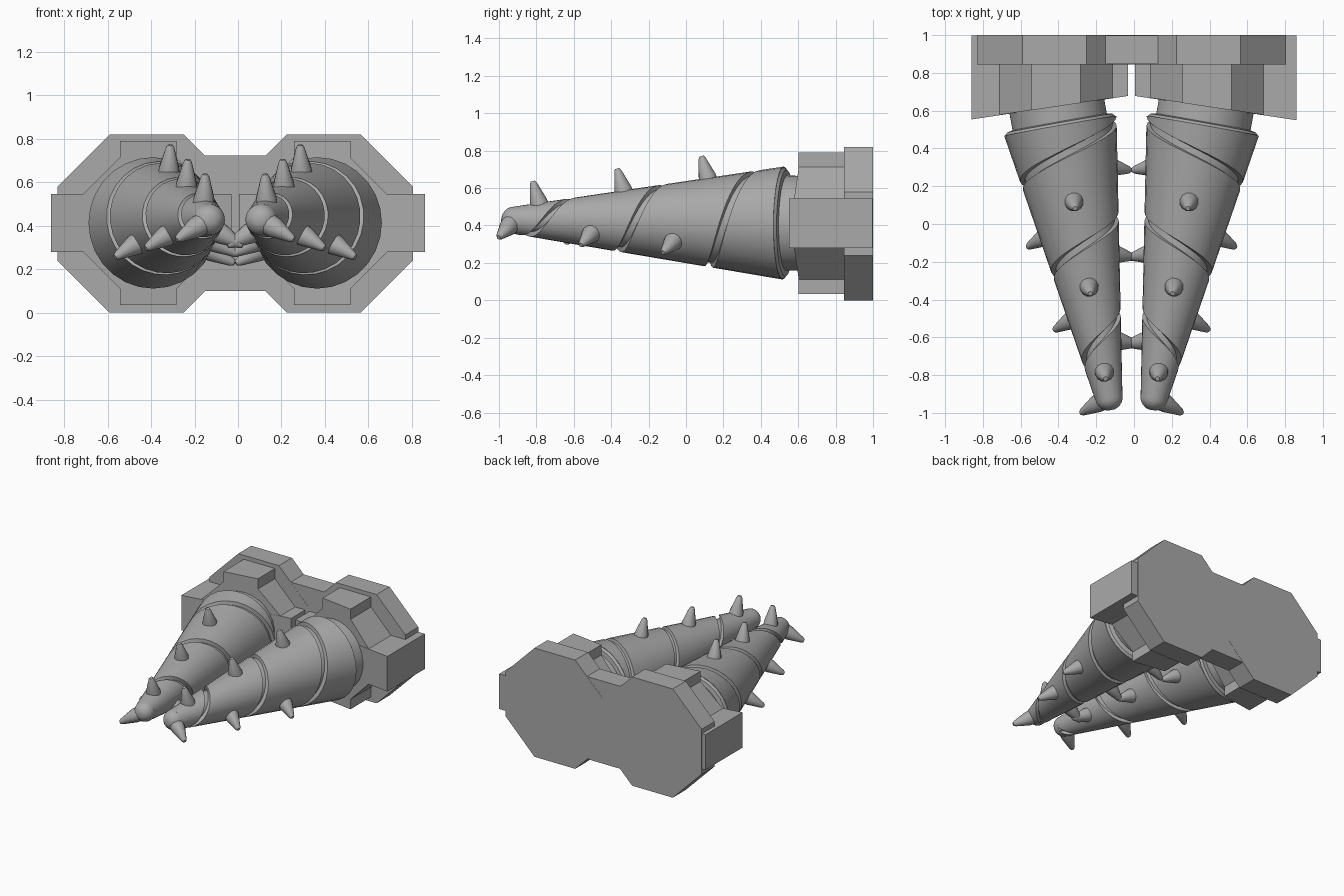
import bpy, bmesh
from math import pi, sin, cos, radians
from mathutils import Vector

if "Cube" in bpy.data.objects:
    bpy.data.objects.remove(bpy.data.objects["Cube"])

MID = -0.013                       # mirror plane
grey = bpy.data.materials.new("plain_grey")
grey.use_nodes = True
COLOUR = (0.4, 0.4, 0.4, 1)
grey.diffuse_color = COLOUR
grey.node_tree.nodes["Principled BSDF"].inputs["Base Color"].default_value = COLOUR


def finish(name, bm, side=1, smooth=False):
    """Place a part on one side of the mirror plane and make its object."""
    bmesh.ops.remove_doubles(bm, verts=bm.verts, dist=0.0004)
    for v in bm.verts:
        v.co.x = MID + side * v.co.x
    bmesh.ops.recalc_face_normals(bm, faces=bm.faces)
    me = bpy.data.meshes.new(name)
    bm.to_mesh(me)
    bm.free()
    me.materials.append(grey)
    if smooth:
        me.shade_smooth()
        me.set_sharp_from_angle(angle=radians(35))
    ob = bpy.data.objects.new(name, me)
    bpy.context.collection.objects.link(ob)


def lathe(bm, origin, axis, profile, n):
    """Turn (radius, height) pairs around an axis, closing both ends."""
    p = axis.orthogonal().normalized()
    q = axis.cross(p)
    rings = [[bm.verts.new(origin + axis * h + (p * cos(2 * pi * i / n) + q * sin(2 * pi * i / n)) * r)
              for i in range(n)] for r, h in profile]
    for a, b in zip(rings, rings[1:]):
        for i in range(n):
            j = (i + 1) % n
            bm.faces.new((a[i], a[j], b[j], b[i]))
    bm.faces.new(rings[0])
    bm.faces.new(rings[-1])


def prism(bm, outline, front, back):
    """Extrude an (x, z) outline along y; front is a function of x."""
    a = [bm.verts.new((x, front(x), z)) for x, z in outline]
    b = [bm.verts.new((x, back, z)) for x, z in outline]
    for i in range(len(a)):
        j = (i + 1) % len(a)
        bm.faces.new((a[i], a[j], b[j], b[i]))
    bm.faces.new(a)
    bm.faces.new(b)


def rect(x0, x1, z0, z1):
    return [(x0, z0), (x1, z0), (x1, z1), (x0, z1)]


def octagon(cx, cz, r):
    k = r / cos(pi / 8)
    return [(cx + k * cos(pi / 8 + i * pi / 4), cz + k * sin(pi / 8 + i * pi / 4)) for i in range(8)]


# Drill frame: axis runs forward and inward, u outward, w up
BASE, TIP = Vector((0.377, 0.52, 0.413)), Vector((0.12, -0.92, 0.428))
LENGTH = (TIP - BASE).length
A = (TIP - BASE).normalized()
U = (Vector((1, 0, 0)) - A * A.x).normalized()
W = A.cross(U)
R0, R1, PITCH, SIDES = 0.302, 0.073, 0.5, 28


def radius(s):
    return R0 + (R1 - R0) * s / LENGTH


def around(angle):
    return U * cos(angle) + W * sin(angle)


def drill(bm):
    # Spiral strip: groove wall, floor, wall, then the plain cone
    groove = [(0, 0), (0.004, 0.026), (0.04, 0.022), (0.046, 0), (0.27, 0), (PITCH, 0)]
    columns = []
    for j in range(-SIDES, SIDES * 3 + 1):
        col = []
        for off, depth in groove:
            s = 0.005 + PITCH * j / SIDES + off
            if s <= 0 or s >= LENGTH:
                depth = 0
            s = min(max(s, 0), LENGTH)
            co = BASE + A * s + around(pi - 2 * pi * j / SIDES) * (radius(s) - depth)
            col.append(bm.verts.new(co))
        columns.append(col)
    for a, b in zip(columns, columns[1:]):
        for i in range(len(a) - 1):
            bm.faces.new((a[i], b[i], b[i + 1], a[i + 1]))
    bmesh.ops.remove_doubles(bm, verts=bm.verts, dist=0.0004)
    bmesh.ops.dissolve_degenerate(bm, edges=bm.edges, dist=0.0002)
    bmesh.ops.holes_fill(bm, edges=[e for e in bm.edges if e.is_boundary], sides=0)


def collar_front(x):
    return 0.68 - 0.15 * (x - 0.017)


for label, side in (("left", 1), ("right", -1)):
    bm = bmesh.new()
    drill(bm)
    finish(label + "_drill", bm, side, True)

    # Rounded drill tip
    bm = bmesh.new()
    lathe(bm, TIP, A, [(R1 * cos(t * pi / 12), 0.068 * sin(t * pi / 12)) for t in range(6)], SIDES)
    finish(label + "_drill_tip", bm, side, True)

    # Neck between drill and collar
    bm = bmesh.new()
    lathe(bm, BASE, A, [(0.255, -0.25), (0.255, -0.02), (0.285, -0.014), (0.3, 0.002)], SIDES)
    finish(label + "_neck", bm, side, True)

    # Spikes follow the spiral, a third of a turn apart
    bm = bmesh.new()
    for k in range(9):
        s = 0.255 + 0.1525 * k
        out = around(radians(210 - 120 * k))
        foot = BASE + A * s + out * (min(radius(s), 0.3) - 0.02)
        lean = (out + A * 0.3).normalized()
        lathe(bm, foot, lean, [(0.052, -0.01), (0.048, 0.03), (0.02, 0.128), (0.012, 0.141)], 12)
    finish(label + "_spikes", bm, side, True)

    # Octagonal collar with four lugs
    bm = bmesh.new()
    prism(bm, octagon(0.4, 0.412, 0.305), collar_front, 0.86)
    finish(label + "_collar", bm, side)
    bm = bmesh.new()
    prism(bm, rect(0.27, 0.53, 0.035, 0.79), lambda x: collar_front(x) - 0.001, 0.86)
    finish(label + "_upright_lugs", bm, side)
    bm = bmesh.new()
    end = 0.86 - side * MID
    prism(bm, rect(0.018, end, 0.28, 0.545), lambda x: collar_front(x) - 0.002, 0.997)
    finish(label + "_side_lugs", bm, side)

    # Octagonal back plate
    bm = bmesh.new()
    prism(bm, octagon(0.407, 0.41, 0.41), lambda x: 0.845, 1.0)
    finish(label + "_back_plate", bm, side)

# Bridge joining the two plates
bm = bmesh.new()
prism(bm, rect(-0.14, 0.14, 0.1, 0.722), lambda x: 0.846, 0.999)
finish("plate_bridge", bm)
